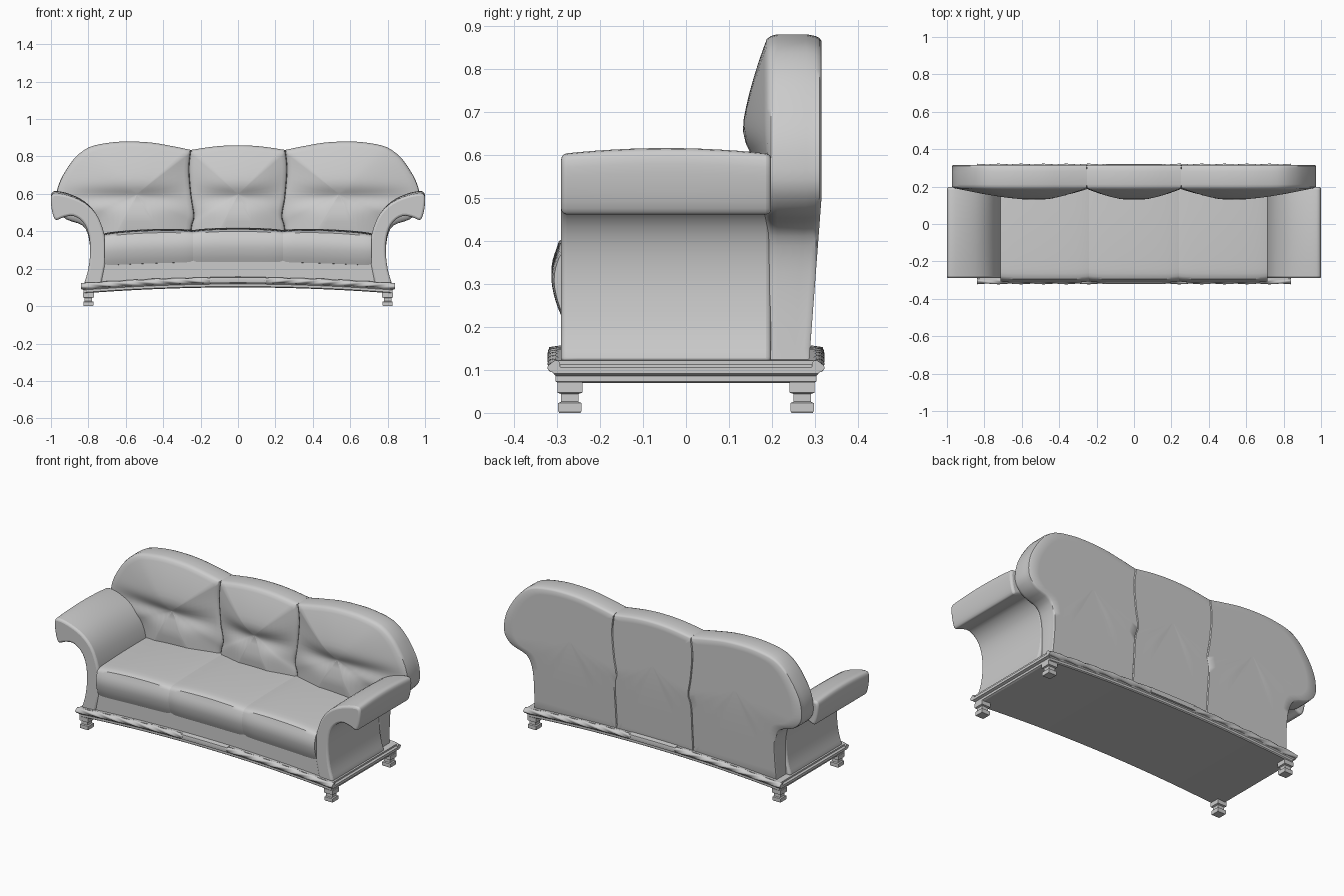
import bpy, bmesh, math
from mathutils import Vector

if "Cube" in bpy.data.objects:
    bpy.data.objects.remove(bpy.data.objects["Cube"])


def arch(x):
    return 0.033 * (1 - min(1, abs(x) / 0.84) ** 2)


def finish(name, verts, faces, angle=35, bevel=0):
    me = bpy.data.meshes.new(name)
    bm = bmesh.new()
    vs = [bm.verts.new(v) for v in verts]
    for f in faces:
        bm.faces.new([vs[i] for i in f])
    bmesh.ops.recalc_face_normals(bm, faces=bm.faces)
    bm.to_mesh(me)
    bm.free()
    ob = bpy.data.objects.new(name, me)
    bpy.context.collection.objects.link(ob)
    bpy.ops.object.select_all(action='DESELECT')
    ob.select_set(True)
    bpy.context.view_layer.objects.active = ob
    bpy.ops.object.shade_smooth_by_angle(angle=math.radians(angle))
    if bevel:
        m = ob.modifiers.new("soft_edges", 'BEVEL')
        m.width, m.segments = bevel, 3
        m.limit_method, m.angle_limit = 'ANGLE', math.radians(50)
    return ob


def loft_faces(k, n):
    return [(r * n + i, r * n + (i + 1) % n, (r + 1) * n + (i + 1) % n, (r + 1) * n + i)
            for r in range(k - 1) for i in range(n)]


def loft(name, rings, **kw):
    n, k = len(rings[0]), len(rings)
    faces = loft_faces(k, n) + [tuple(range(n)), tuple(range((k - 1) * n, k * n))]
    return finish(name, [v for r in rings for v in r], faces, **kw)


def spline(pts, steps=4):
    # open Catmull-Rom curve, last point left out so pieces can be joined
    p = [Vector(q) for q in [pts[0]] + pts + [pts[-1]]]
    out = []
    for i in range(1, len(p) - 2):
        a, b, c, d = p[i - 1:i + 3]
        for j in range(steps):
            t = j / steps
            out.append(0.5 * (2 * b + (c - a) * t + (2 * a - 5 * b + 4 * c - d) * t * t
                              + (3 * b - a - 3 * c + d) * t ** 3))
    return out


def arched_stack(name, levels, n=24, **kw):
    # rectangles stacked in z, bent along the arch
    verts = []
    for hx, hy, z in levels:
        xs = [hx * (2 * i / n - 1) for i in range(n + 1)]
        verts += [(x, -hy, z + arch(x)) for x in xs]
        verts += [(x, hy, z + arch(x)) for x in reversed(xs)]
    m, k = 2 * n + 2, len(levels)
    faces = loft_faces(k, m)
    for o in (0, (k - 1) * m):
        faces += [(o + i, o + i + 1, o + m - 2 - i, o + m - 1 - i) for i in range(n)]
    return finish(name, verts, faces, **kw)


# moulded base and the upholstered frame on it
arched_stack("base_moulding", [(0.815, 0.297, 0.067), (0.825, 0.303, 0.072), (0.825, 0.303, 0.085),
                               (0.84, 0.308, 0.091), (0.84, 0.308, 0.106), (0.83, 0.303, 0.112),
                               (0.83, 0.303, 0.121)], angle=25)
arched_stack("seat_frame", [(0.78, 0.285, 0.11), (0.78, 0.285, 0.225)])

# twisted rope trim with a plain plate in the middle, front and back
for side, label in ((-1, "front"), (1, "back")):
    for e in (-1, 1):
        rings = []
        for i in range(111):
            x = 0.14 + 0.7 * i / 110
            ring = []
            for j in range(15):
                a = math.tau * j / 15
                r = 0.015 * (1 + 0.16 * math.cos(3 * a - x * 52))
                ring.append((e * x, side * (0.305 + r * math.cos(a)),
                             0.106 + arch(x) + r * math.sin(a)))
            rings.append(ring)
        loft(label + "_rope_trim", rings, angle=60)
    rings = []
    for i in range(9):
        x = -0.15 + 0.3 * i / 8
        rings.append([(x, side * y, z + arch(x)) for y, z in
                      ((0.29, 0.088), (0.318, 0.092), (0.321, 0.106), (0.318, 0.12), (0.29, 0.124))])
    loft(label + "_centre_plate", rings)

# stepped feet
for x in (-0.8, 0.8):
    for y in (-0.27, 0.27):
        rings = [[(x + w * a, y + w * b, z) for a, b in ((-1, -1), (1, -1), (1, 1), (-1, 1))]
                 for w, z in ((0.025, 0), (0.027, 0.004), (0.027, 0.023), (0.02, 0.026),
                              (0.02, 0.044), (0.029, 0.047), (0.029, 0.072))]
        loft("foot", rings, angle=20)

# seat cushions
section = [(0.21, 0.21), (-0.27, 0.208)] + spline(
    [(-0.288, 0.21), (-0.304, 0.25), (-0.313, 0.30), (-0.305, 0.345), (-0.283, 0.372),
     (-0.2, 0.380), (0.0, 0.385), (0.21, 0.385)], 3) + [(0.21, 0.385)]
for x0, x1 in ((-0.715, -0.24), (-0.24, 0.24), (0.24, 0.715)):
    rings = []
    for i in range(17):
        t = -math.cos(math.pi * i / 16)
        x = (x0 + x1) / 2 + (x1 - x0) / 2 * t
        k = 0.965 + 0.035 * (1 - t ** 8)
        rings.append([(x, -0.05 + (p[0] + 0.05) * (0.7 * k + 0.3),
                       0.29 + (p[1] - 0.29) * k + 0.8 * arch(x)
                       + (0.008 * (1 - t * t) if p[1] > 0.36 else 0)) for p in section])
    loft("seat_cushion", rings)

# rolled arms
arm = [(0.73, 0.115), (0.822, 0.115)] + spline(
    [(0.82, 0.13), (0.80, 0.2), (0.79, 0.30), (0.80, 0.39), (0.83, 0.45), (0.88, 0.482),
     (0.93, 0.476), (0.968, 0.461), (0.985, 0.475), (0.998, 0.53), (0.999, 0.585), (0.975, 0.602),
     (0.90, 0.588), (0.82, 0.552), (0.76, 0.495), (0.725, 0.42), (0.708, 0.34), (0.708, 0.23)], 3)
arm += [(0.708, 0.23)]
for s, label in ((-1, "left_arm"), (1, "right_arm")):
    rings = []
    for i in range(13):
        y = -0.29 + 0.488 * i / 12
        k = 1 + 0.12 * (1 - ((y + 0.046) / 0.244) ** 2)
        rings.append([(s * x, y, z if z < 0.49 else 0.49 + (z - 0.49) * k) for x, z in arm])
    loft(label, rings, angle=50, bevel=0.014)


def back_y(z):
    return 0.315 - 0.028 * min(1, max(0, (0.5 - z) / 0.37))


# padded back: concentric rings around each outline, with a lumbar crease
def back_section(name, outline, cx, s=1, cz=0.6):
    rim = [(1, 0.97, 'b', 0.005), (0.997, 0.985, 'b', 0.014), (1, 1, 'b', 0.035),
           (1, 1, 'f', 0.025), (0.995, 0.985, 'f', 0.01)]
    scales = [(q, q, 'b', 0) for q in (0.03, 0.3, 0.6, 0.85)] + [(0.985, 0.945, 'b', 0)] + rim
    scales += [(q, q, 'f', 0) for q in (0.96, 0.9, 0.8, 0.7, 0.6, 0.5, 0.4, 0.3, 0.2, 0.1, 0.02)]
    rings = []
    for sx, sz, kind, d in scales:
        ring = []
        for x, z in outline:
            px, pz = cx + (x - cx) * sx, cz + (z - cz) * sz
            if kind == 'b':
                y = back_y(pz) - d
            elif d:
                y = 0.187 + d
            else:
                bump = 0.068 * (1 - sx ** 1.6)
                crease = 0.032 * math.exp(-((pz - 0.58) / 0.05) ** 2) * (1 - sx * sx)
                y = 0.192 - bump + crease
            ring.append((s * px, y, pz))
        rings.append(ring)
    loft(name, rings, angle=45)


seam = [(0.252, 0.835), (0.262, 0.73), (0.25, 0.58), (0.235, 0.48), (0.25, 0.41), (0.25, 0.25), (0.25, 0.10)]
top = [(0.795, 0.10), (0.79, 0.25), (0.797, 0.36), (0.83, 0.43), (0.92, 0.465), (0.968, 0.52),
       (0.972, 0.59), (0.955, 0.66), (0.915, 0.735), (0.865, 0.80), (0.795, 0.85), (0.70, 0.872),
       (0.60, 0.88), (0.47, 0.875), (0.35, 0.855), (0.252, 0.835)]
bottom = [(0.25, 0.10), (0.43, 0.10), (0.61, 0.10), (0.795, 0.10)]
outer = spline(top, 3) + spline(seam) + spline(bottom, 2)
for s, label in ((-1, "left_back_cushion"), (1, "right_back_cushion")):
    back_section(label, outer, 0.54, s)
flip = [(-x, z) for x, z in reversed(seam)]
middle = (spline(flip) + spline([(-0.252, 0.835), (-0.12, 0.854), (0, 0.86), (0.12, 0.854), (0.252, 0.835)])
          + spline(seam) + spline([(0.25, 0.10), (0, 0.10), (-0.25, 0.10)]))
back_section("middle_back_cushion", middle, 0)
